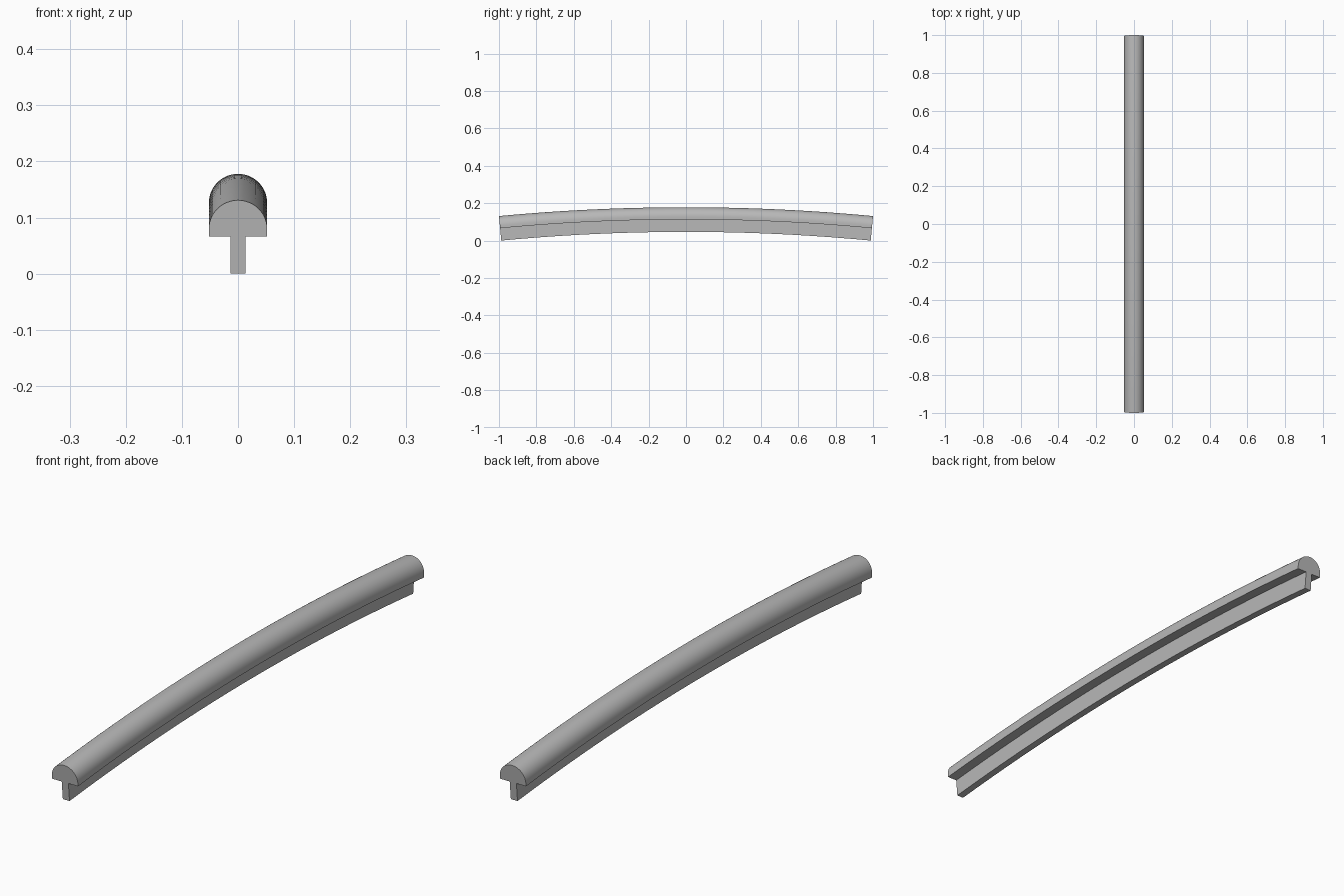
import bpy, bmesh, math

cube = bpy.data.objects.get("Cube")
if cube:
    bpy.data.objects.remove(cube, do_unlink=True)

# Main dimensions
CAP_R = 0.052       # half width and rounding radius of the cap
CAP_DEPTH = 0.065   # top of cap to its underside
STEM_HALF = 0.0135
DEPTH = 0.1315      # top of cap to bottom of stem
BEND_R = 10.66      # radius of the top line of the arch
HALF_ANGLE = math.asin(1 / BEND_R)
STEPS = 24
ROUND_STEPS = 24

grey = bpy.data.materials.new("plain_grey")
grey.use_nodes = True
colour = (0.48, 0.48, 0.48, 1)
grey.diffuse_color = colour
grey.node_tree.nodes["Principled BSDF"].inputs["Base Color"].default_value = colour

# Cross-section: rounded cap over a narrow stem, as (x, depth below the top)
profile = [(CAP_R * math.cos(a), CAP_R - CAP_R * math.sin(a))
           for a in (math.pi * i / ROUND_STEPS for i in range(ROUND_STEPS + 1))]
profile += [(-CAP_R, CAP_DEPTH), (-STEM_HALF, CAP_DEPTH), (-STEM_HALF, DEPTH),
            (STEM_HALF, DEPTH), (STEM_HALF, CAP_DEPTH), (CAP_R, CAP_DEPTH)]

# Sweep the cross-section along a shallow arch
base = (BEND_R - DEPTH) * math.cos(HALF_ANGLE)
bm = bmesh.new()
rings = []
for s in range(STEPS + 1):
    a = HALF_ANGLE * (2 * s / STEPS - 1)
    rings.append([bm.verts.new((x, (BEND_R - d) * math.sin(a),
                                (BEND_R - d) * math.cos(a) - base))
                  for x, d in profile])
n = len(profile)
for r0, r1 in zip(rings, rings[1:]):
    for i in range(n):
        j = (i + 1) % n
        bm.faces.new((r0[i], r0[j], r1[j], r1[i]))
bm.faces.new(rings[0])
bm.faces.new(rings[-1][::-1])
bmesh.ops.recalc_face_normals(bm, faces=bm.faces)

mesh = bpy.data.meshes.new("curved_rail")
bm.to_mesh(mesh)
bm.free()
mesh.materials.append(grey)
rail = bpy.data.objects.new("curved_rail", mesh)
bpy.context.collection.objects.link(rail)

# Smooth the round cap while keeping the edges sharp
bpy.ops.object.select_all(action='DESELECT')
rail.select_set(True)
bpy.context.view_layer.objects.active = rail
bpy.ops.object.shade_smooth_by_angle(angle=math.radians(30))
